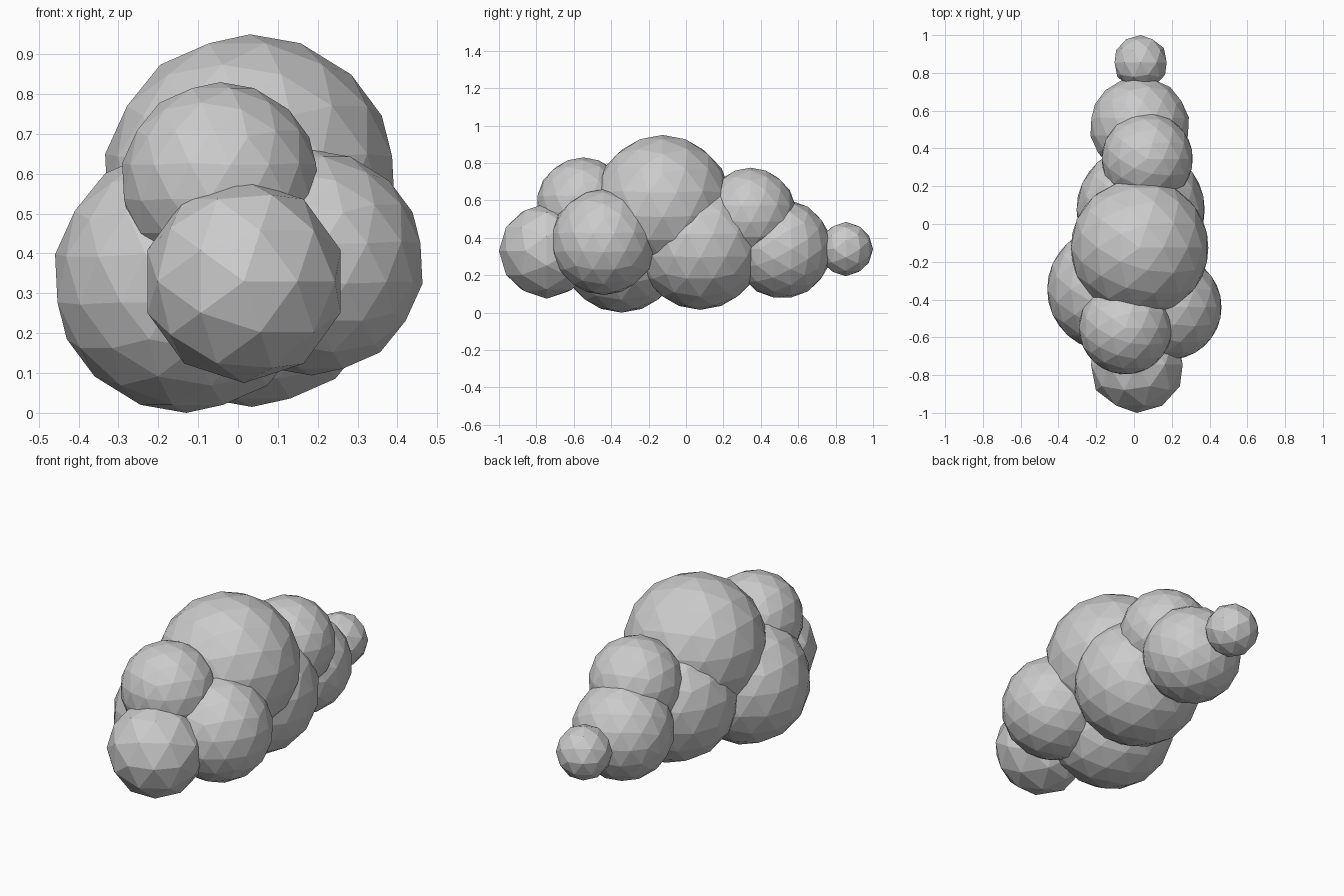
import bpy, bmesh
from math import radians
from mathutils import Matrix

if "Cube" in bpy.data.objects:
    bpy.data.objects.remove(bpy.data.objects["Cube"])


def puff(name, centre, radius, cuts=2, tilt=(0, 0)):
    """Flat-shaded geodesic ball: icosahedron with evenly cut edges."""
    bm = bmesh.new()
    bmesh.ops.create_icosphere(bm, subdivisions=1, radius=1)
    bmesh.ops.subdivide_edges(bm, edges=bm.edges[:], cuts=cuts, use_grid_fill=True)
    bmesh.ops.triangulate(bm, faces=bm.faces[:])
    for v in bm.verts:
        v.co = v.co.normalized() * radius
    rot = Matrix.Rotation(radians(tilt[1]), 4, 'Z') @ Matrix.Rotation(radians(tilt[0]), 4, 'X')
    bm.transform(rot)
    bmesh.ops.recalc_face_normals(bm, faces=bm.faces[:])
    mesh = bpy.data.meshes.new(name)
    bm.to_mesh(mesh)
    bm.free()
    obj = bpy.data.objects.new(name, mesh)
    obj.location = centre
    bpy.context.collection.objects.link(obj)
    return obj


# Main body puffs
puff("top_puff", (0.03, -0.125, 0.58), 0.37)
puff("left_puff", (-0.13, -0.345, 0.335), 0.335)
puff("right_puff", (0.185, -0.44, 0.377), 0.283)
puff("middle_puff", (0.035, 0.075, 0.36), 0.345)

# Front end
puff("front_puff", (0.015, -0.745, 0.33), 0.255, cuts=1, tilt=(90, 0))
puff("upper_front_puff", (-0.045, -0.55, 0.58), 0.25)

# Back end, tapering to a small ball
puff("back_puff", (0.03, 0.515, 0.34), 0.265, tilt=(90, 0))
puff("upper_back_puff", (0.07, 0.345, 0.53), 0.245)
puff("tail_puff", (0.035, 0.855, 0.34), 0.145, cuts=1, tilt=(90, 0))
